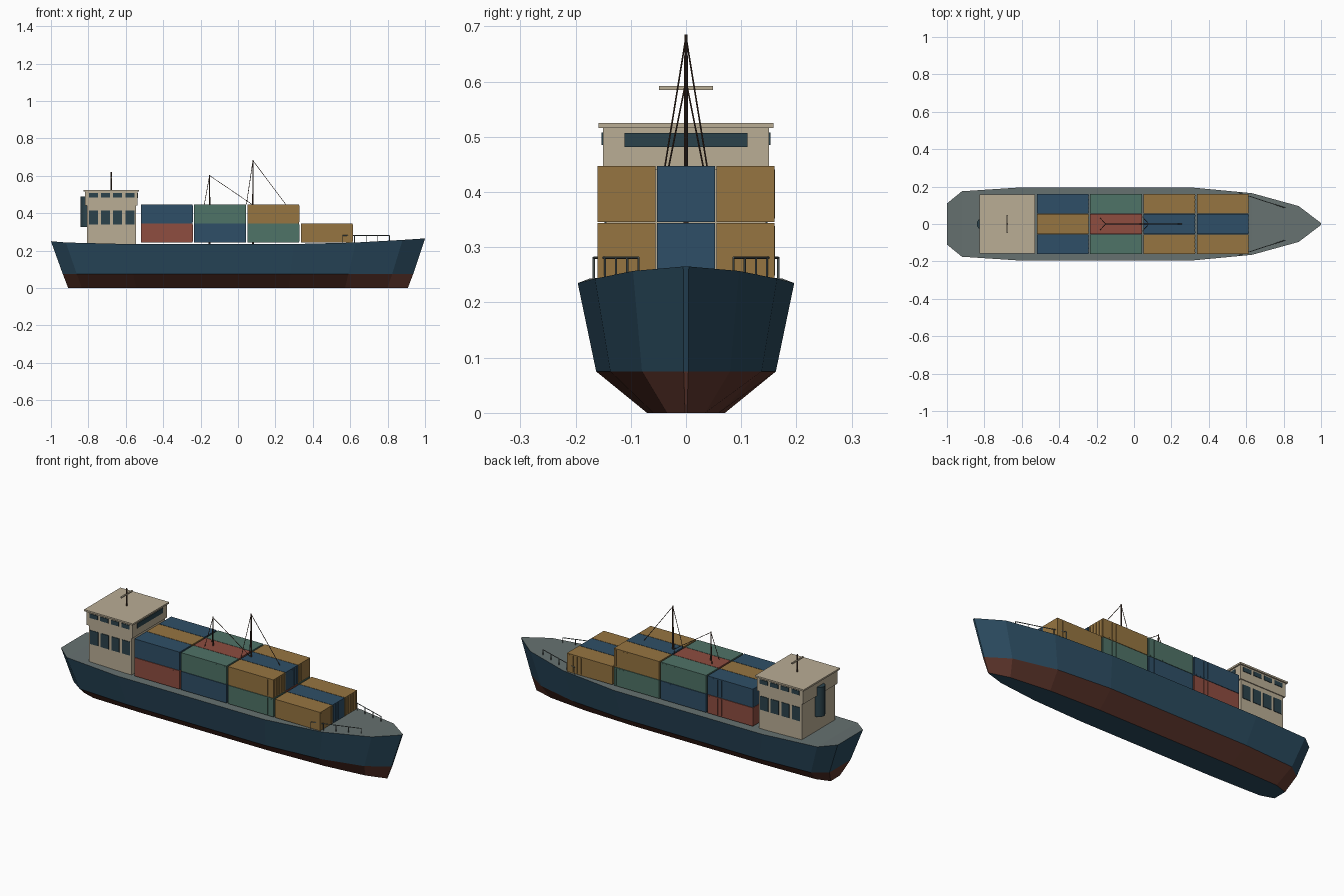
import bpy, bmesh
from mathutils import Vector

old = bpy.data.objects.get("Cube")
if old:
    bpy.data.objects.remove(old, do_unlink=True)


def material(name, hexcode):
    def linear(c):
        return c / 12.92 if c <= 0.04045 else ((c + 0.055) / 1.055) ** 2.4
    rgba = [linear(int(hexcode[i:i + 2], 16) / 255) for i in (0, 2, 4)] + [1]
    m = bpy.data.materials.new(name)
    m.use_nodes = True
    m.diffuse_color = rgba
    m.node_tree.nodes["Principled BSDF"].inputs["Base Color"].default_value = rgba
    return m


HULL = material("hull blue", "2A4A5E")
KEEL = material("keel red brown", "5F362C")
DECK = material("deck grey", "667170")
CREAM = material("cabin cream", "BAAD95")
GLASS = material("window dark teal", "2B424B")
MAST = material("mast brown", "48352B")
RED = material("container red", "8E4D40")
BLUE = material("container blue", "2F4F67")
GREEN = material("container green", "4F7367")
OCHRE = material("container ochre", "967541")


def finish(name, bm, *mats):
    bmesh.ops.recalc_face_normals(bm, faces=bm.faces)
    me = bpy.data.meshes.new(name)
    bm.to_mesh(me)
    bm.free()
    for m in mats:
        me.materials.append(m)
    ob = bpy.data.objects.new(name, me)
    bpy.context.collection.objects.link(ob)
    return ob


def add_box(bm, x0, x1, y0, y1, z0, z1):
    verts = bmesh.ops.create_cube(bm, size=1)["verts"]
    for v in verts:
        v.co = ((x0 + x1) / 2 + v.co.x * (x1 - x0),
                (y0 + y1) / 2 + v.co.y * (y1 - y0),
                (z0 + z1) / 2 + v.co.z * (z1 - z0))


def box(name, mat, *bounds):
    bm = bmesh.new()
    add_box(bm, *bounds)
    return finish(name, bm, mat)


def rod(name, mat, a, b, r0, r1=None, sides=6):
    a, b = Vector(a), Vector(b)
    bm = bmesh.new()
    bmesh.ops.create_cone(bm, cap_ends=True, segments=sides, radius1=r0,
                          radius2=r0 if r1 is None else r1, depth=(b - a).length)
    turn = Vector((0, 0, 1)).rotation_difference(b - a).to_matrix()
    for v in bm.verts:
        v.co = turn @ v.co + (a + b) / 2
    return finish(name, bm, mat)


# Hull: stations of (x, half width, deck height), lofted stern to bow
stations = [(-1, .11, .25), (-.92, .175, .243), (-.6, .196, .235), (.3, .196, .235),
            (.63, .165, .243), (.88, .096, .257), (1, .005, .265)]
bm = bmesh.new()
rings = []
for x, w, z in stations:
    half = [(x, w, z), (x * .937, w * .83, .075), (x * .908, w * .36, 0)]
    ring = half + [(px, -py, pz) for px, py, pz in reversed(half)]
    rings.append([bm.verts.new(p) for p in ring])
band_colours = [0, 1, 0, 1, 0, 2]
for a, b in zip(rings, rings[1:]):
    for i, colour in enumerate(band_colours):
        j = (i + 1) % 6
        bm.faces.new((a[i], a[j], b[j], b[i])).material_index = colour
for r in (rings[0], rings[-1]):
    bm.faces.new((r[0], r[1], r[4], r[5])).material_index = 0
    bm.faces.new((r[1], r[2], r[3], r[4])).material_index = 1
finish("hull", bm, HULL, KEEL, DECK)

# Containers: four bays, three rows, colours cycling by bay and tier
cycle = [RED, BLUE, GREEN, OCHRE]
for bay in range(4):
    x0 = -.519 + bay * .285
    x1 = x0 + .276
    for row in (-1, 0, 1):
        yc = row * .1075
        for tier in range(1 if bay == 3 else 2):
            z0 = .243 + tier * .103
            z1 = z0 + .101
            bm = bmesh.new()
            add_box(bm, x0, x1, yc - .0525, yc + .0525, z0, z1)
            # door-end ribs
            for k in range(5):
                y = yc + (k - 2) * .022
                add_box(bm, x1, x1 + .002, y - .003, y + .003, z0 + .006, z1 - .006)
            # side ribs on outer rows
            if row:
                side = yc + row * .0525
                for k in range(4):
                    x = x1 - .012 - k * .024
                    add_box(bm, x - .003, x + .003, side - .001, side + .0015 * row,
                            z0 + .006, z1 - .006)
            finish(f"container_{bay + 1}_{row + 2}_{tier + 1}", bm,
                   cycle[(bay + tier + (0 if row else 2)) % 4])

# Deckhouse, bridge and roof
box("deckhouse", CREAM, -.806, -.545, -.145, .145, .234, .44)
box("bridge", CREAM, -.817, -.538, -.15, .15, .44, .516)
box("roof", CREAM, -.826, -.53, -.158, .158, .516, .525)

# Windows as thin plates
for side, label in ((-1, "right"), (1, "left")):
    for i in range(4):
        x = -.772 + i * .0645
        for name, wall, z0, z1 in (("bridge", .15, .485, .508), ("deckhouse", .145, .34, .415)):
            ys = sorted((side * (wall - .001), side * (wall + .003)))
            box(f"{name}_window_{label}_{i + 1}", GLASS, x - .024, x + .024, *ys, z0, z1)
box("bridge_front_window", GLASS, -.539, -.535, -.111, .111, .481, .507)

# Funnel against the aft wall
funnel = rod("funnel", GLASS, (-.81, 0, .325), (-.81, 0, .488), .031, sides=16)
bpy.context.view_layer.objects.active = funnel
funnel.select_set(True)
bpy.ops.object.shade_smooth_by_angle()
funnel.select_set(False)

# Roof aerial
rod("aerial_pole", MAST, (-.678, 0, .52), (-.678, 0, .62), .004)
box("aerial_crossbar", CREAM, -.682, -.674, -.049, .049, .585, .592)

# Cargo masts with stays
for i, (x, top, reach, back) in enumerate(((-.152, .605, .075, .028), (.08, .685, .255, .035))):
    tip = (x, 0, top - .004)
    rod(f"cargo_mast_{i + 1}", MAST, (x, 0, .234), (x, 0, top), .005, .003, 8)
    rod(f"forward_stay_{i + 1}", MAST, tip, (reach, 0, .447), .0016)
    for side in (-1, 1):
        rod(f"back_stay_{i + 1}_{'left' if side > 0 else 'right'}", MAST, tip,
            (x - back, side * (back + .003), .447), .0016)

# Bow railings
for side, label in ((-1, "right"), (1, "left")):
    start, end = Vector((.56, side * .167, .281)), Vector((.81, side * .086, .281))
    rod(f"bow_rail_{label}", DECK, start, end, .0022)
    for i in range(5):
        p = start.lerp(end, i / 4)
        rod(f"bow_rail_post_{label}_{i + 1}", DECK, (p.x, p.y, .237), p, .002)
